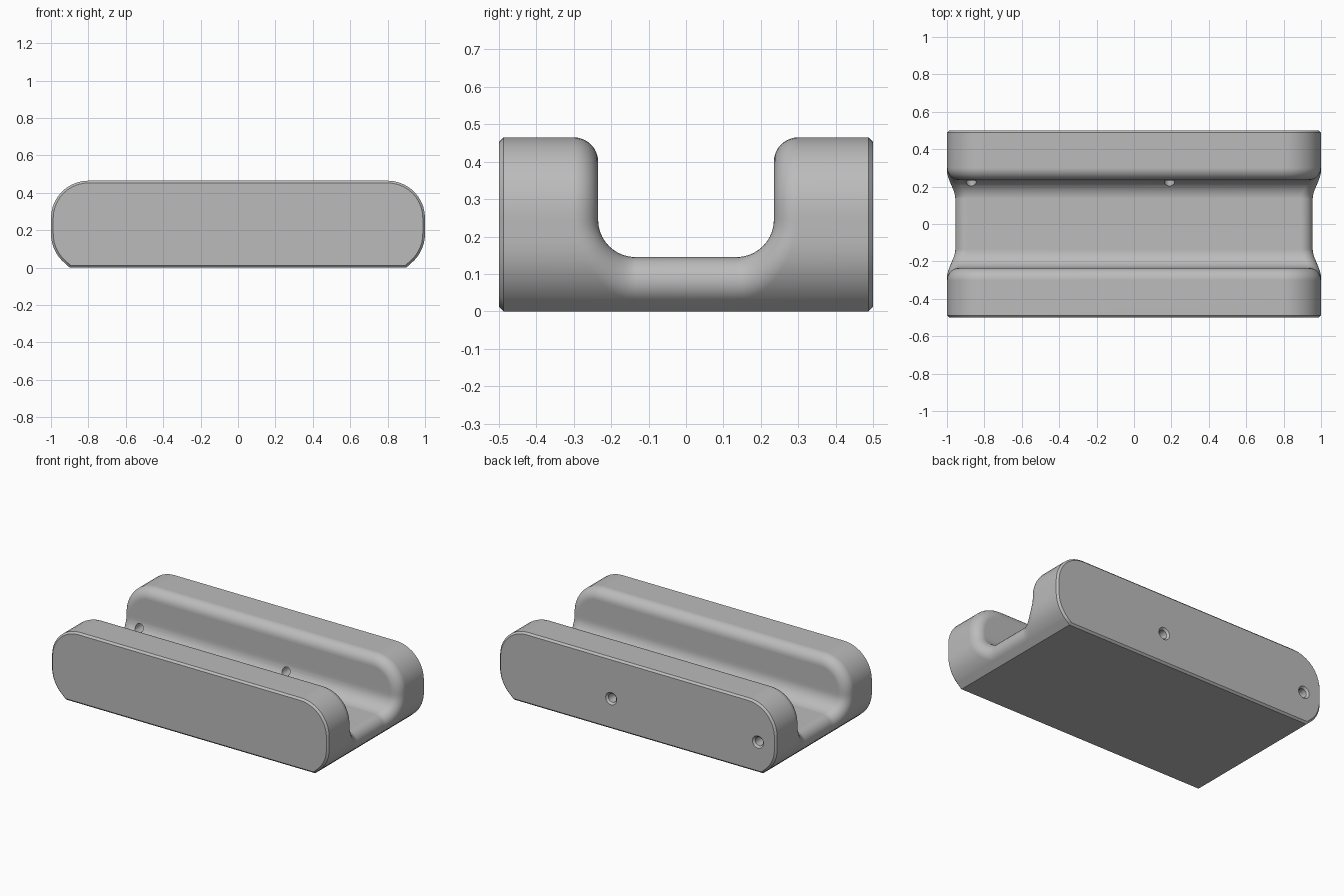
import bpy, bmesh
from math import sin, cos, asin, pi, radians
from mathutils import Vector

old = bpy.data.objects.get("Cube")
if old:
    bpy.data.objects.remove(old, do_unlink=True)

ROUND = 0.065          # rounding along the channel rim
CORNER = 0.2           # side profile corner radius
CORNER_X, LOW_Z, HIGH_Z = 0.8, 0.18, 0.265
FLOOR, COVE, COVE_Y = 0.145, 0.1, 0.135
END_Y, CHAMFER = 0.5, 0.012
STEPS = 10

grey = bpy.data.materials.new("satin_grey")
grey.use_nodes = True
colour = (0.5, 0.5, 0.5, 1)
grey.diffuse_color = colour
grey.node_tree.nodes["Principled BSDF"].inputs["Base Color"].default_value = colour


def rim_point(z):
    """Rolling-ball centre at height z, with the side and channel normals."""
    inner = CORNER - ROUND
    centre = min(max(z, LOW_Z), HIGH_Z)
    a = asin(max(-1, min(1, (z - centre) / inner)))
    cove = COVE + ROUND
    drop = min(1, max(0, (FLOOR + COVE - z) / cove))
    across = (1 - drop * drop) ** 0.5
    point = Vector((CORNER_X + inner * cos(a), COVE_Y + cove * across, z))
    return point, Vector((cos(a), 0, sin(a))), Vector((0, -across, drop))


def end_points(side, normal):
    """Chamfered end of one lengthwise line of the side profile."""
    line = Vector((side.x, END_Y - CHAMFER, side.z))
    edge = line - CHAMFER * normal
    edge.x, edge.y = max(edge.x, 0), END_Y
    return [Vector((0, END_Y, edge.z)), edge, line]


def rim_points(point, side_n, channel_n):
    """Round over the rim, then run along the channel to the middle."""
    turn = side_n.angle(channel_n)
    pts = []
    for i in range(STEPS + 1):
        t = i / STEPS
        n = (side_n * sin((1 - t) * turn) + channel_n * sin(t * turn)) / sin(turn)
        pts.append(point + ROUND * n)
    return pts + [Vector((0, pts[-1].y, pts[-1].z))]


def add_grid(bm, rows):
    grid = [[bm.verts.new(p) for p in row] for row in rows]
    for a, b in zip(grid, grid[1:]):
        for i in range(len(a) - 1):
            bm.faces.new((a[i], a[i + 1], b[i + 1], b[i]))


# Rim path: up the cove, then over the top corner
heights = [FLOOR + COVE - (COVE + ROUND) * cos(i * pi / 2 / STEPS) for i in range(STEPS + 1)]
heights += [HIGH_Z + (CORNER - ROUND) * sin(i * pi / 2 / STEPS) for i in range(STEPS + 1)]
rim = [rim_point(z) for z in heights]
top, top_n, wall_n = rim[-1]
rim.append((Vector((0, top.y, top.z)), top_n, wall_n))

bm = bmesh.new()
# Side, end and channel wall
add_grid(bm, [end_points(p + ROUND * s, s) + rim_points(p, s, c) for p, s, c in rim])

# Channel floor
p, s, c = rim[0]
add_grid(bm, [rim_points(Vector((p.x, 0, p.z)), s, c), rim_points(p, s, c)])

# Underside with its angled edge
side = p + ROUND * s
down = Vector((0, 0, -1))
corner = Vector((side.x + side.z * s.z / s.x, 0, 0))
mitre = (s + down) / (1 + s.dot(down))
lower = [(Vector((0, 0, 0)), down), (corner, mitre), (side, s)]
add_grid(bm, [end_points(q, n) + [Vector((q.x, y, q.z)) for y in (COVE_Y, 0)]
              for q, n in lower])

# Mirror the quarter into the whole cradle
for axis in range(2):
    both = bmesh.ops.duplicate(bm, geom=bm.verts[:] + bm.edges[:] + bm.faces[:])["geom"]
    for v in both:
        if isinstance(v, bmesh.types.BMVert):
            v.co[axis] *= -1
bmesh.ops.remove_doubles(bm, verts=bm.verts, dist=0.0001)
bmesh.ops.dissolve_degenerate(bm, edges=bm.edges, dist=0.0001)
bmesh.ops.recalc_face_normals(bm, faces=bm.faces)
mesh = bpy.data.meshes.new("cradle_body")
bm.to_mesh(mesh)
bm.free()
mesh.materials.append(grey)
body = bpy.data.objects.new("cradle_body", mesh)
bpy.context.collection.objects.link(body)

# Countersunk screw holes through the back wall
bm = bmesh.new()
HOLE, SINK, SIDES = 0.028, 0.04, 32
stations = [(0.1, HOLE), (END_Y - 0.012, HOLE), (END_Y, SINK), (END_Y + 0.05, SINK)]
for x in (-0.87, 0.19):
    rings = [[bm.verts.new((x + r * cos(2 * pi * i / SIDES), y, 0.2 + r * sin(2 * pi * i / SIDES)))
              for i in range(SIDES)] for y, r in stations]
    for a, b in zip(rings, rings[1:]):
        for i in range(SIDES):
            j = (i + 1) % SIDES
            bm.faces.new((a[i], a[j], b[j], b[i]))
    bm.faces.new(rings[0])
    bm.faces.new(rings[-1])
bmesh.ops.recalc_face_normals(bm, faces=bm.faces)
cut_mesh = bpy.data.meshes.new("hole_cutter")
bm.to_mesh(cut_mesh)
bm.free()
cut_mesh.materials.append(grey)
cutter = bpy.data.objects.new("hole_cutter", cut_mesh)
bpy.context.collection.objects.link(cutter)

bpy.ops.object.select_all(action='DESELECT')
body.select_set(True)
bpy.context.view_layer.objects.active = body
holes = body.modifiers.new("screw_holes", 'BOOLEAN')
holes.operation, holes.solver, holes.object = 'DIFFERENCE', 'EXACT', cutter
bpy.ops.object.modifier_apply(modifier=holes.name)
bpy.data.objects.remove(cutter, do_unlink=True)

# Smooth curves, crisp chamfers
bpy.ops.object.shade_smooth_by_angle(angle=radians(30))
weighted = body.modifiers.new("even_shading", 'WEIGHTED_NORMAL')
weighted.keep_sharp = True
